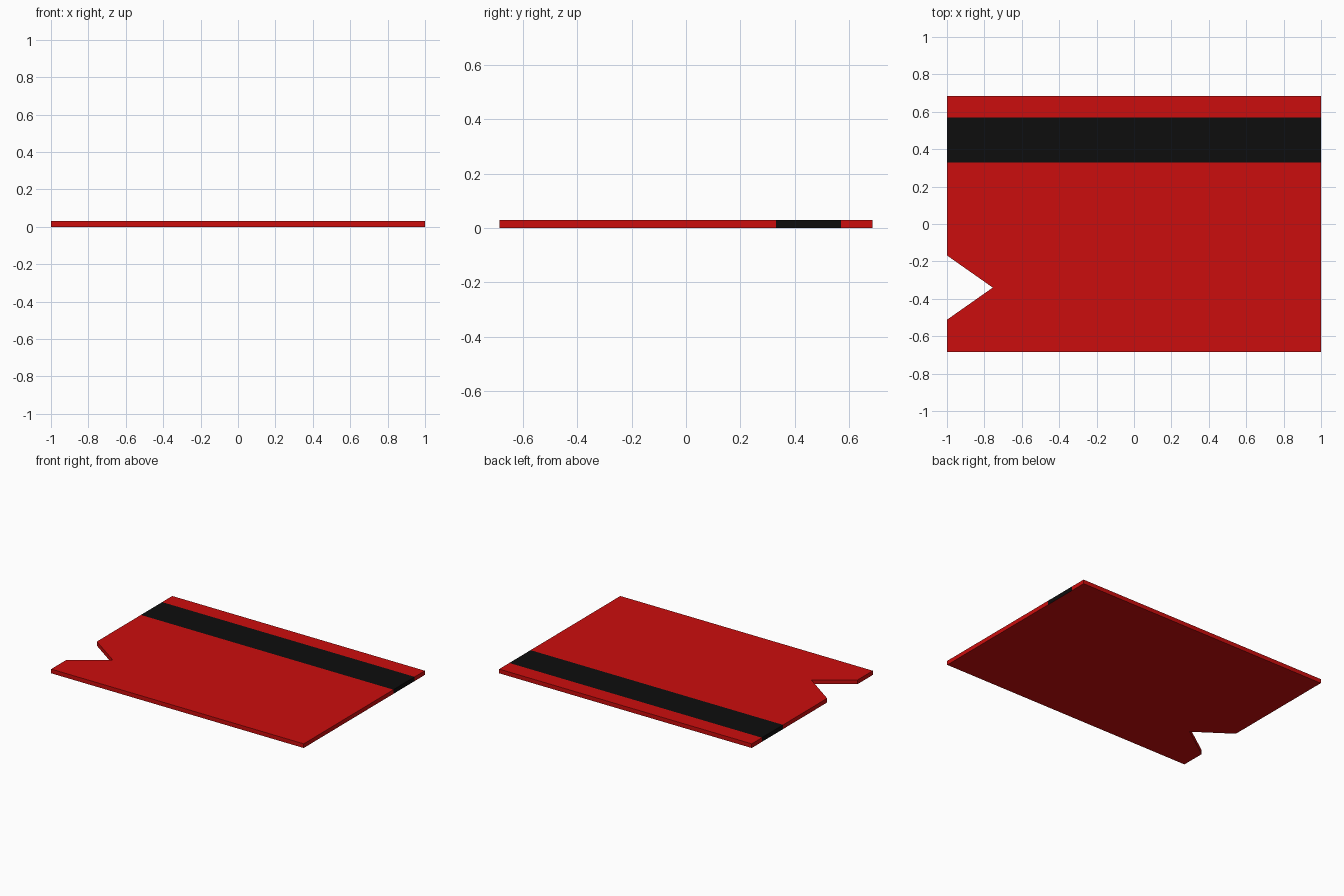
import bpy, bmesh

if "Cube" in bpy.data.objects:
    bpy.data.objects.remove(bpy.data.objects["Cube"])

HALF_Y, THICK = 0.685, 0.03
STRIPE = (0.33, 0.57)


def material(name, colour):
    m = bpy.data.materials.new(name)
    m.diffuse_color = (*colour, 1)
    m.use_nodes = True
    m.node_tree.nodes["Principled BSDF"].inputs["Base Color"].default_value = m.diffuse_color
    return m


# Ticket outline with the V notch in the left edge
outline = [(-1, -HALF_Y), (1, -HALF_Y), (1, HALF_Y), (-1, HALF_Y),
           (-1, -0.168), (-0.755, -0.34), (-1, -0.512)]

bm = bmesh.new()
base = bm.faces.new([bm.verts.new((x, y, 0)) for x, y in outline])
top = bmesh.ops.extrude_face_region(bm, geom=[base], use_keep_orig=True)
bmesh.ops.translate(bm, vec=(0, 0, THICK),
                    verts=[g for g in top["geom"] if isinstance(g, bmesh.types.BMVert)])
bmesh.ops.recalc_face_normals(bm, faces=bm.faces[:])

# Cut the stripe borders into the card
for y in STRIPE:
    bmesh.ops.bisect_plane(bm, geom=bm.verts[:] + bm.edges[:] + bm.faces[:],
                           plane_co=(0, y, 0), plane_no=(0, 1, 0))

# Black stripe on the top and end edges, plain red underside
bm.normal_update()
for f in bm.faces:
    in_stripe = STRIPE[0] < f.calc_center_median().y < STRIPE[1]
    f.material_index = int(in_stripe and f.normal.z > -0.5)

mesh = bpy.data.meshes.new("striped_card")
bm.to_mesh(mesh)
bm.free()
mesh.materials.append(material("red", (0.6, 0.004, 0.004)))
mesh.materials.append(material("black", (0.004, 0.004, 0.004)))
bpy.context.collection.objects.link(bpy.data.objects.new("striped_card", mesh))
